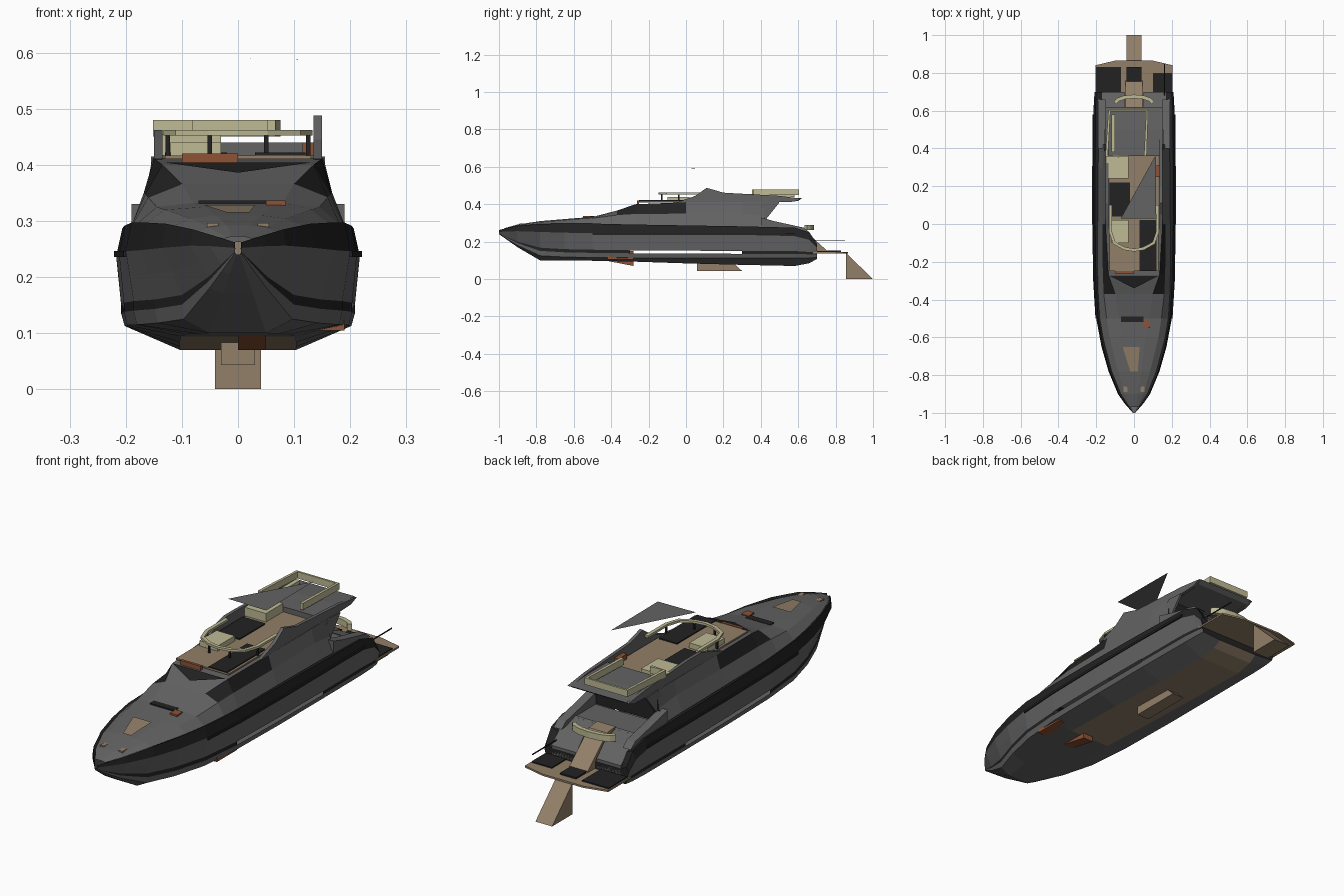
import bpy, bmesh, math

if "Cube" in bpy.data.objects:
    bpy.data.objects.remove(bpy.data.objects["Cube"])

def mat(name, c):
    m = bpy.data.materials.new(name)
    m.diffuse_color = (*c, 1)
    m.use_nodes = True
    m.node_tree.nodes["Principled BSDF"].inputs["Base Color"].default_value = m.diffuse_color
    return m

GREY, BLACK, TAN, CREAM, RUST = range(5)
MATS = [mat("grey_paint", (.125, .125, .125)), mat("black_trim", (.016, .016, .016)),
        mat("teak", (.29, .215, .14)), mat("cream_vinyl", (.52, .49, .3)),
        mat("rust_wood", (.27, .085, .035))]

def make(name, verts, faces, color=GREY, rule=None, fix=True):
    me = bpy.data.meshes.new(name)
    me.from_pydata(verts, [], faces)
    for m in MATS:
        me.materials.append(m)
    for p in me.polygons:
        p.material_index = rule(p) if rule else color
    if fix:
        bm = bmesh.new()
        bm.from_mesh(me)
        bmesh.ops.recalc_face_normals(bm, faces=bm.faces)
        bm.to_mesh(me)
        bm.free()
    ob = bpy.data.objects.new(name, me)
    bpy.context.collection.objects.link(ob)
    return ob

def box(name, x, y, z, color=GREY):
    v = [(a, b, c) for a in x for b in y for c in z]
    f = [(0, 1, 3, 2), (4, 6, 7, 5), (0, 4, 5, 1), (2, 3, 7, 6), (0, 2, 6, 4), (1, 5, 7, 3)]
    return make(name, v, f, color)

def prism(name, profile, x0, x1, color=GREY):
    # side profile of (y, z) points extruded across x
    n = len(profile)
    v = [(x, y, z) for x in (x0, x1) for y, z in profile]
    f = [tuple(range(n)), tuple(range(n, 2 * n))]
    f += [(i, (i + 1) % n, n + (i + 1) % n, n + i) for i in range(n)]
    return make(name, v, f, color)

def loft(name, sections, color, caps=True):
    # half sections (y, [(x, z)...]) mirrored in x; color(strip, y) gives the slot
    verts, faces, cols = [], [], []
    for y, pts in sections:
        verts += [(x, y, z) for x, z in pts] + [(-x, y, z) for x, z in reversed(pts)]
    h = len(sections[0][1])
    n = 2 * h
    for s in range(len(sections) - 1):
        ym = (sections[s][0] + sections[s + 1][0]) / 2
        for i in range(n - 1):
            c = color(min(i, n - 2 - i), ym)
            if c is not None:
                a = s * n + i
                faces.append((a, a + 1, a + n + 1, a + n))
                cols.append(c)
    if caps:
        b = (len(sections) - 1) * n
        faces.append(tuple(range(b, b + n)))
        cols.append(color(-1, 9))
    return make(name, verts, faces, rule=lambda p: cols[p.index])

def rail(name, path, z0, z1, t, color=CREAM):
    # flat band of width t and height z0..z1 along an xy path
    n, v, f = len(path), [], []
    for i, (x, y) in enumerate(path):
        a, b = path[max(i - 1, 0)], path[min(i + 1, n - 1)]
        dx, dy = b[0] - a[0], b[1] - a[1]
        l = math.hypot(dx, dy) or 1
        ox, oy = -dy / l * t / 2, dx / l * t / 2
        v += [(x + ox, y + oy, z0), (x - ox, y - oy, z0), (x - ox, y - oy, z1), (x + ox, y + oy, z1)]
    for i in range(n - 1):
        f += [(4*i + j, 4*i + (j + 1) % 4, 4*i + 4 + (j + 1) % 4, 4*i + 4 + j) for j in range(4)]
    f += [(0, 1, 2, 3), (4*n - 4, 4*n - 3, 4*n - 2, 4*n - 1)]
    return make(name, v, f, color)

# Hull: y, half beam, chine factor, sheer, rub line, chine, bilge, keel
stations = [(-1, .006, .9, .262, .252, .246, .243, .24), (-.95, .05, .6, .275, .255, .222, .21, .205),
            (-.9, .085, .62, .285, .256, .2, .18, .17), (-.78, .135, .74, .295, .252, .168, .125, .1),
            (-.65, .172, .86, .297, .248, .16, .118, .099), (-.5, .2, .93, .297, .246, .157, .115, .098),
            (-.3, .212, .96, .292, .242, .154, .114, .094), (0, .217, .96, .287, .238, .152, .113, .084),
            (.3, .217, .96, .282, .236, .15, .113, .076), (.58, .215, .96, .275, .23, .15, .112, .07),
            (.66, .212, .96, .25, .21, .145, .113, .085), (.7, .208, .96, .19, .17, .142, .115, .108)]
hull = []
for y, w, k, zs, zr, zc, zb, zk in stations:
    hull.append((y, [(w * .8, zs - .012), (w * .95, zs), (w, zr), (w * (1 + k) / 2, (zr + zc) / 2),
                     (w * k, zc), (w * k, zc - (zc - zb) * .4), (w * k * .97, zb), (w * k * .5, zk)]))

def hull_color(i, y):
    if i in (0, 1, -1):
        return BLACK
    if i == 4:                       # dark stripe with a long open slot amidships
        return None if -.3 < y < .3 else BLACK
    if i == 7 and y > -.3:
        return TAN
    return GREY
loft("hull", hull, hull_color)
for s in (-1, 1):
    rail("rub_strake" , [(s * w * 1.005, y) for y, w, *_ in stations[5:10]], .236, .246, .006, BLACK)

# Deckhouse: foredeck rising into the windscreen and roof
house = [(-.97, [(.025, .268), (.02, .27), (.01, .272)]), (-.9, [(.07, .28), (.05, .288), (.02, .292)]),
         (-.78, [(.118, .29), (.085, .304), (.04, .31)]), (-.6, [(.165, .293), (.13, .32), (.06, .325)]),
         (-.5, [(.182, .293), (.145, .325), (.08, .332)]), (-.37, [(.19, .29), (.16, .342), (.1, .366)]),
         (-.27, [(.192, .288), (.165, .348), (.135, .4)]), (0, [(.192, .285), (.168, .35), (.15, .411)]),
         (.3, [(.19, .28), (.165, .352), (.152, .413)]), (.42, [(.187, .275), (.16, .335), (.15, .412)])]
loft("deckhouse", house, lambda i, y: BLACK if (i == 1 and -.37 < y < 0) or i == -1 else GREY)
make("windscreen_trim", [(-.13, -.275, .404), (.13, -.275, .404), (.0, -.34, .386)], [(0, 1, 2)], BLACK)

# Aft side wings and cockpit
for s in (-1, 1):
    prism("aft_wing", [(.4, .275), (.4, .33), (.47, .31), (.63, .275), (.66, .25)],
          s * .15, s * .19, GREY)
    prism("aft_strut", [(.35, .34), (.42, .31), (.5, .41), (.42, .415)], s * .145, s * .155, GREY)
    prism("transom_side", [(.56, .275), (.64, .25), (.7, .19), (.7, .15), (.56, .15)], s * .05, s * .17, GREY)
box("cockpit_deck", (-.17, .17), (.42, .57), (.262, .272))
arc = [(-.1 * math.cos(math.pi * i / 6), .64 + .035 * math.sin(math.pi * i / 6)) for i in range(7)]
rail("cockpit_seat", arc, .262, .29, .02)

# Swim platform, stairs and boarding ramp
make("swim_platform", [(x, y, z) for z in (.136, .144) for x, y in
     ((-.205, .68), (.205, .68), (.205, .84), (.1, .865), (-.1, .865), (-.205, .84))],
     [tuple(range(6)), tuple(range(6, 12))] + [(i, (i + 1) % 6, 6 + (i + 1) % 6, 6 + i) for i in range(6)], TAN)
box("platform_mat", (-.2, -.07), (.69, .83), (.144, .149), BLACK)
box("platform_mat_right", (.1, .2), (.69, .8), (.144, .149), BLACK)
prism("stairs", [(.56, .278), (.62, .272), (.76, .147), (.56, .147)], -.045, .045, TAN)
box("step_mat", (-.04, .04), (.75, .83), (.145, .152), BLACK)
prism("boarding_ramp", [(.855, 0), (1, 0), (.855, .14)], -.041, .041, TAN)
box("stern_pole", (.16, .164), (.68, .85), (.206, .21), BLACK)

# Under-hull fittings
prism("keel_fin", [(.06, .1), (.06, .043), (.3, .043), (.25, .09)], -.03, .03, TAN)
prism("bow_locker", [(-.42, .097), (-.28, .07), (-.28, .1)], 0, .05, RUST)
box("cabin_bench", (.08, .19), (-.42, -.28), (.105, .15), RUST)

# Foredeck details
make("foredeck_hatch", [(-.06, -.65, .328), (.03, -.65, .328), (.02, -.78, .315), (-.02, -.78, .315)],
     [(0, 1, 2, 3)], TAN)
for s in (-1, 1):
    box("bow_cleat", (s * .035, s * .055), (-.89, -.86), (.288, .296), TAN)
box("foredeck_seat", (.05, .085), (-.55, -.51), (.325, .336), RUST)
box("foredeck_well", (-.07, .05), (-.52, -.49), (.33, .336), BLACK)

# Flybridge floor, seats and coaming
box("flybridge_floor", (-.13, .13), (-.25, .37), (.41, .417), TAN)
box("helm_floor", (.03, .12), (-.25, .02), (.417, .422), BLACK)
box("port_floor", (-.13, -.02), (.04, .22), (.417, .422), BLACK)
box("helm_panel", (-.1, .0), (-.262, -.25), (.4, .42), RUST)
box("side_locker", (.115, .14), (.25, .31), (.417, .44), RUST)
box("sun_lounge", (-.145, -.03), (.24, .36), (.417, .455), CREAM)
box("helm_seat", (-.12, -.03), (-.1, .02), (.417, .44), CREAM)
for s, peak in ((-1, .462), (1, .488)):
    prism("flybridge_coaming", [(-.05, .41), (.05, .445), (.11, peak), (.2, .462), (.5, .445),
                               (.62, .43), (.58, .414), (.35, .405)], s * .135, s * .15)
prism("aft_flybridge", [(.36, .41), (.36, .44), (.5, .44), (.62, .432), (.6, .418)], -.14, .14)
front = [(-.125, .1), (-.125, -.04), (-.105, -.1), (-.05, -.13), (0, -.138),
         (.05, -.13), (.105, -.1), (.125, -.04), (.125, .1)]
rail("front_rail", front, .452, .462, .016)
for x, y in front[1:8:2]:
    box("rail_post", (x - .004, x + .004), (y - .004, y + .004), (.412, .455), BLACK)
rail("aft_rail", [(.06, .36), (.07, .6), (-.13, .6), (-.145, .36), (-.08, .36)], .45, .48, .014)
box("aft_cushion", (-.12, -.1), (.38, .58), (.44, .455), CREAM)

# Sunshade sail
make("sunshade", [(-.07, .03, .59), (.118, .03, .588), (.115, .365, .588)], [(0, 1, 2)], GREY, fix=False)
